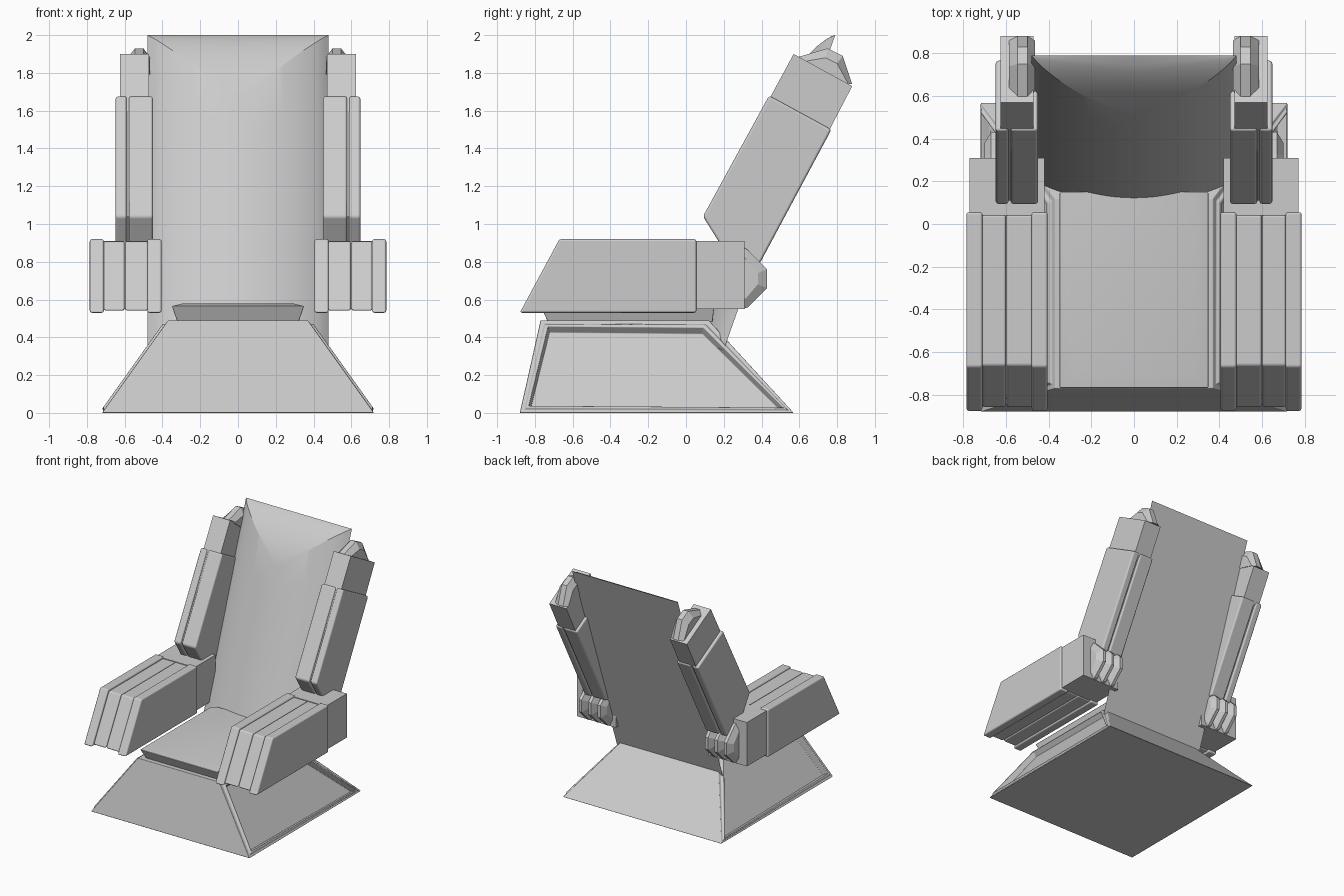
import bpy, bmesh, math

if "Cube" in bpy.data.objects:
    bpy.data.objects.remove(bpy.data.objects["Cube"])


def finish(name, bm, bevel=0.0, mirror=False):
    bmesh.ops.recalc_face_normals(bm, faces=bm.faces[:])
    me = bpy.data.meshes.new(name)
    bm.to_mesh(me)
    bm.free()
    ob = bpy.data.objects.new(name, me)
    bpy.context.collection.objects.link(ob)
    if mirror:
        ob.modifiers.new("Mirror", 'MIRROR')
    if bevel:
        for p in me.polygons:
            p.use_smooth = True
        m = ob.modifiers.new("Bevel", 'BEVEL')
        m.width, m.segments, m.harden_normals = bevel, 3, True
        m.limit_method, m.angle_limit = 'ANGLE', math.radians(20)
    return ob


def loft(bm, rings):
    """Skin a stack of equal-length rings and cap both ends."""
    vs = [[bm.verts.new(p) for p in r] for r in rings]
    n = len(vs[0])
    for a, b in zip(vs, vs[1:]):
        for i in range(n):
            j = (i + 1) % n
            bm.faces.new((a[i], a[j], b[j], b[i]))
    bm.faces.new(vs[0])
    bm.faces.new(vs[-1])


def rect_stack(levels):
    """Stack of rectangles: (half width, y front, y back, z)."""
    bm = bmesh.new()
    loft(bm, [[(-w, a, z), (w, a, z), (w, b, z), (-w, b, z)] for w, a, b, z in levels])
    return bm


def side_part(name, sections, bevel=0.0):
    """Mirrored part lofted across x from (x, side profile) sections."""
    bm = bmesh.new()
    loft(bm, [[(x, y, z) for y, z in prof] for x, prof in sections])
    return finish(name, bm, bevel, True)


def slab(name, x0, x1, prof, bevel=0.0):
    return side_part(name, [(x0, prof), (x1, prof)], bevel)


# Pedestal with recessed side panels
bm = rect_stack([(.72, -.88, .57, 0), (.37, -.77, .12, .49)])
bmesh.ops.recalc_face_normals(bm, faces=bm.faces[:])
bm.normal_update()
sides = [f for f in bm.faces if abs(f.normal.x) > .5]
bmesh.ops.inset_individual(bm, faces=sides, thickness=.03, depth=0)
bmesh.ops.inset_individual(bm, faces=sides, thickness=.012, depth=.012)
bmesh.ops.inset_individual(bm, faces=sides, thickness=.02, depth=0)
bmesh.ops.inset_individual(bm, faces=sides, thickness=.012, depth=-.045)
finish("pedestal", bm, .008)

# Seat cushion
finish("seat", rect_stack([(.32, -.73, .14, .48), (.35, -.77, .15, .565),
                           (.29, -.70, .15, .58)]), .006)

# Backrest: flat rear, cushion bulging across its width and rolled at the top
W, H, L, T = .48, .155, .42, 1.77
ca, sa = math.cos(math.radians(19.5)), math.sin(math.radians(19.5))
bm = bmesh.new()
NX, NT = 32, 12
cols = []
for i in range(NX + 1):
    x = -W + 2 * W * i / NX
    u = min(1, abs(x) / W)
    tc = L * (1 - u)
    ts = [tc * k / NT for k in range(NT)] + [tc + (T - tc) * k / 6 for k in range(7)]
    col = []
    for t in ts:
        w = max(u, 1 - t / L)
        h = H * max(0, 1 - w * w) ** .8
        col.append(bm.verts.new((x, .79 - t * sa - h * ca, 2 - t * ca + h * sa)))
    cols.append(col)
for a, b in zip(cols, cols[1:]):
    for k in range(len(a) - 1):
        bm.faces.new((a[k], b[k], b[k + 1], a[k + 1]))
bm.faces.new([c[-1] for c in cols])
bmesh.ops.remove_doubles(bm, verts=bm.verts[:], dist=1e-5)
bmesh.ops.holes_fill(bm, edges=[e for e in bm.edges if e.is_boundary], sides=0)
back = finish("backrest", bm)
for p in back.data.polygons:
    p.use_smooth = True
back.data.set_sharp_from_angle(angle=math.radians(20))


def arm(d):
    """Armrest side profile shrunk by d."""
    return [(-.88 + 1.6 * d, .53 + d), (-.67 + .6 * d, .92 - d),
            (.055 - d, .92 - d), (.055 - d, .53 + d)]


# Armrests made of parallel slabs
for name, x0, x1, d in (("armrest_inner", .405, .48, 0), ("armrest_mid_inner", .475, .598, .012),
                        ("armrest_mid_outer", .60, .712, .012), ("armrest_outer", .71, .785, 0)):
    slab(name, x0, x1, arm(d), .012)

# Block and tapered hinge behind each armrest
slab("armrest_block", .42, .77, [(.04, .55), (.04, .91), (.31, .91), (.31, .55)])
big = [(.30, .55), (.30, .88), (.33, .86), (.43, .76), (.43, .66), (.33, .56)]
small = [(.30, .60), (.30, .83), (.32, .81), (.38, .74), (.38, .68), (.32, .61)]
for i, x in enumerate((.45, .535, .62)):
    side_part(f"hinge_{i + 1}", [(x, small), (x + .025, big), (x + .05, big), (x + .08, small)])

# Shoulder units beside the backrest
low = [(.09, 1.04), (.44, 1.68), (.77, 1.50), (.39, .79), (.24, .80)]
core = [(.11, 1.04), (.44, 1.66), (.75, 1.49), (.38, .81), (.25, .82)]
slab("shoulder_inner", .45, .578, low, .014)
slab("shoulder_core", .56, .61, core)
slab("shoulder_outer", .588, .648, low, .014)
slab("shoulder_block", .47, .625, [(.44, 1.66), (.57, 1.90), (.88, 1.73), (.75, 1.48)])

# Chamfered caps on top of the shoulder units
cap = [(.58, 1.88), (.75, 1.93), (.83, 1.89), (.88, 1.74), (.72, 1.78)]
cap_in = [(.62, 1.86), (.74, 1.88), (.80, 1.85), (.86, 1.74), (.72, 1.78)]
side_part("shoulder_cap", [(.465, cap_in), (.50, cap), (.545, cap), (.585, cap_in)])
